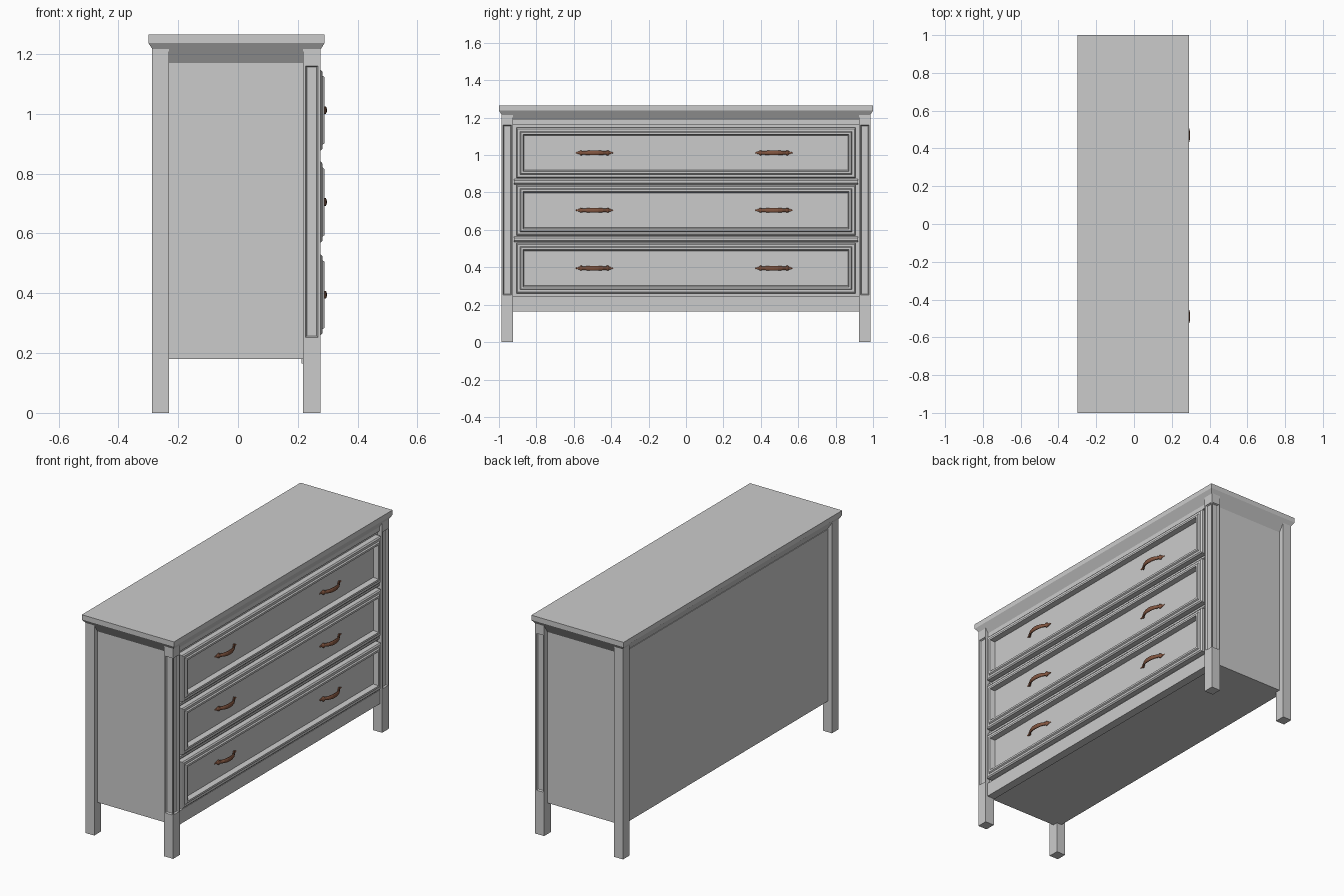
import bpy, bmesh, math

if "Cube" in bpy.data.objects:
    bpy.data.objects.remove(bpy.data.objects["Cube"])

def finish(name, bm, mat=None):
    bmesh.ops.recalc_face_normals(bm, faces=bm.faces[:])
    me = bpy.data.meshes.new(name)
    bm.to_mesh(me)
    bm.free()
    ob = bpy.data.objects.new(name, me)
    bpy.context.collection.objects.link(ob)
    if mat:
        me.materials.append(mat)
    return ob

def loft(name, rings, mat=None):
    """Bridge equal-length rings of points and cap both ends."""
    bm = bmesh.new()
    vs = [[bm.verts.new(p) for p in r] for r in rings]
    n = len(vs[0])
    for a, b in zip(vs, vs[1:]):
        for i in range(n):
            j = (i + 1) % n
            bm.faces.new((a[i], a[j], b[j], b[i]))
    bm.faces.new(vs[0])
    bm.faces.new(vs[-1])
    return finish(name, bm, mat)

def rect_z(x0, x1, y, z):
    return [(x0, -y, z), (x1, -y, z), (x1, y, z), (x0, y, z)]

def rect_x(x, y, z0, z1):
    return [(x, -y, z0), (x, y, z0), (x, y, z1), (x, -y, z1)]

def block(name, x0, x1, y, z0, z1):
    return loft(name, [rect_z(x0, x1, y, z0), rect_z(x0, x1, y, z1)])

# Top slab with sloped moulding below it
loft("top_with_moulding", [rect_z(-0.255, 0.247, 0.955, 1.17),
                           rect_z(-0.30, 0.29, 1.0, 1.237),
                           rect_z(-0.30, 0.29, 1.0, 1.265)])

# Carcass, bottom rail and drawer dividers
block("carcass", -0.262, 0.247, 0.955, 0.18, 1.175)
block("bottom_rail", 0.213, 0.262, 0.93, 0.165, 0.245)
for z in (0.55, 0.858):
    loft("drawer_divider", [rect_x(0.24, 0.92, z - 0.014, z + 0.014),
                            rect_x(0.254, 0.92, z - 0.014, z + 0.014),
                            rect_x(0.262, 0.92, z - 0.006, z + 0.006)])
block("top_rail", 0.23, 0.258, 0.93, 1.163, 1.19)

# Legs: the front pair has recessed panels on the front and outer faces
def leg(name, x0, x1, side, fluted):
    ya, yb = sorted((side * 0.925, side * 0.986))
    bm = bmesh.new()
    rings = [[bm.verts.new(p) for p in ((x0, ya, z), (x1, ya, z), (x1, yb, z), (x0, yb, z))]
             for z in (0, 0.245, 1.168, 1.225)]
    for a, b in zip(rings, rings[1:]):
        for i in range(4):
            j = (i + 1) % 4
            bm.faces.new((a[i], a[j], b[j], b[i]))
    bm.faces.new(rings[0][::-1])
    bm.faces.new(rings[-1])
    bm.normal_update()
    if fluted:
        faces = [f for f in bm.faces if 0.6 < f.calc_center_median().z < 0.8
                 and (f.normal.x > 0.9 or f.normal.y * side > 0.9)]
        bmesh.ops.inset_individual(bm, faces=faces, thickness=0.011, depth=0)
        bmesh.ops.inset_individual(bm, faces=faces, thickness=0.006, depth=-0.009)
    finish(name, bm)

for side in (-1, 1):
    leg("back_leg", -0.287, -0.23, side, False)
    leg("front_leg", 0.218, 0.275, side, True)

# Drawers: framed fronts with a sunken panel, each with two arched pulls
bronze = bpy.data.materials.new("brown_metal")
bronze.diffuse_color = (0.22, 0.09, 0.05, 1)
bronze.use_nodes = True
bronze.node_tree.nodes["Principled BSDF"].inputs["Base Color"].default_value = bronze.diffuse_color

frame_profile = [(0, 0.23), (0, 0.277), (0.007, 0.283), (0.02, 0.283),
                 (0.025, 0.29), (0.036, 0.29), (0.042, 0.261)]
# (offset along the pull, x centre, half depth, half height)
half_pull = [(0.100, 0.262, 0.002, 0.002), (0.080, 0.263, 0.004, 0.008),
             (0.074, 0.266, 0.006, 0.014), (0.067, 0.270, 0.006, 0.014),
             (0.064, 0.272, 0.005, 0.009), (0.045, 0.283, 0.006, 0.011),
             (0.022, 0.290, 0.006, 0.013)]
pull = ([(-t, x, d, h) for t, x, d, h in half_pull] + [(0, 0.2915, 0.006, 0.0135)]
        + half_pull[::-1])

for zc in (0.395, 0.705, 1.012):
    loft("drawer_front", [rect_x(x, 0.907 - i, zc - 0.135 + i, zc + 0.135 - i)
                          for i, x in frame_profile])
    for yc in (-0.49, 0.47):
        rings = []
        for t, x, d, h in pull:
            tilt = -t * 6 * d       # lean the section to follow the arch
            rings.append([(x + d * math.cos(a), yc + t - tilt * math.cos(a), zc + h * math.sin(a))
                          for a in (k * math.tau / 10 for k in range(10))])
        loft("drawer_pull", rings, bronze)
